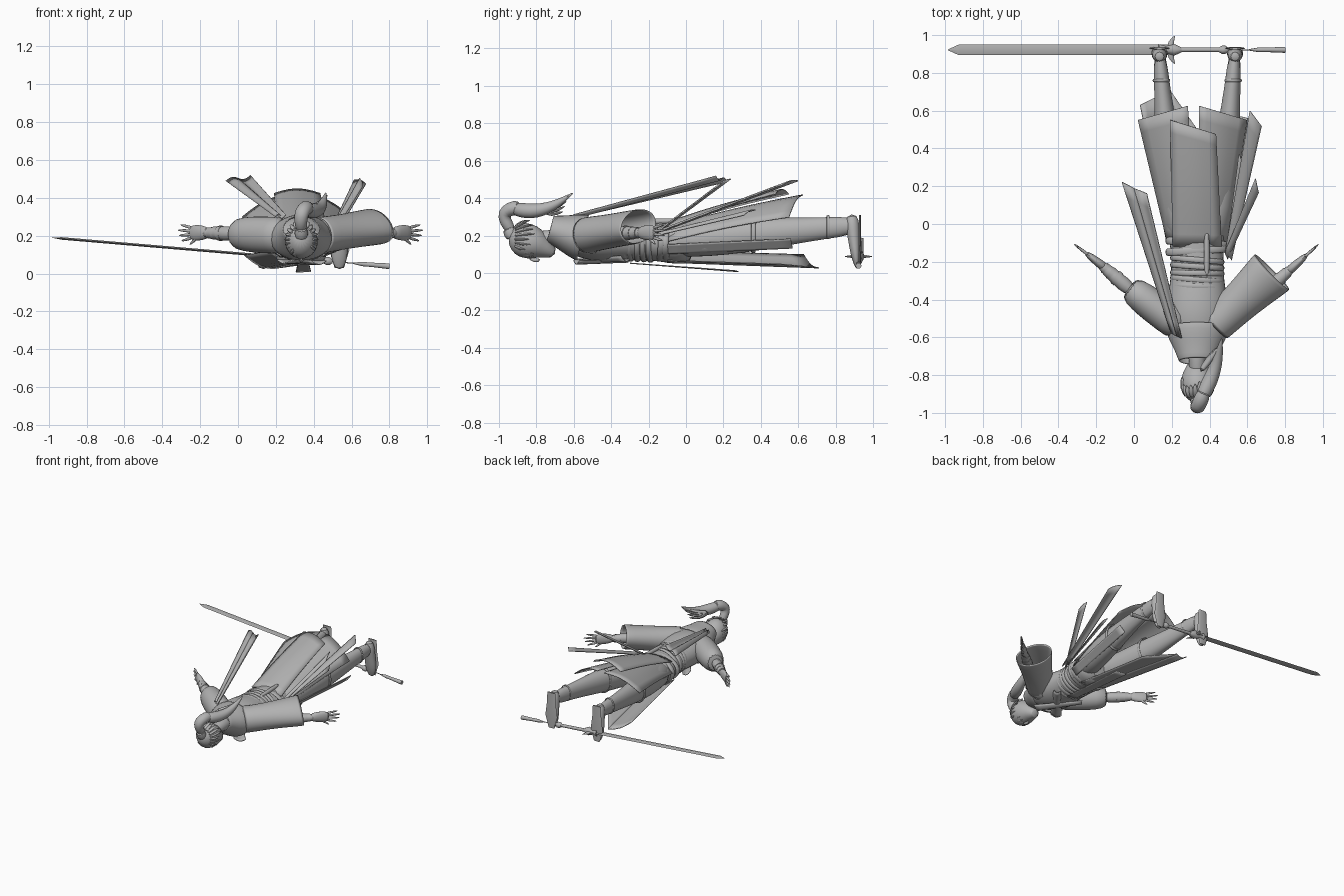
import bpy, bmesh, math, random
from mathutils import Vector

cube = bpy.data.objects.get("Cube")
if cube:
    bpy.data.objects.remove(cube, do_unlink=True)
random.seed(4)

UP = Vector((0, 0, 1))
ACROSS = Vector((1, 0, 0))
ALONG = Vector((0, 1, 0))
STILL = Vector()
SIDES = (("right", -1), ("left", 1))

grey = bpy.data.materials.new("plain_grey")
grey.use_nodes = True
grey.diffuse_color = (.45, .45, .45, 1)
grey.node_tree.nodes["Principled BSDF"].inputs["Base Color"].default_value = grey.diffuse_color


def body(offset, y, z):
    """Point measured sideways from the centre line of the figure."""
    return Vector((offset + .335, y, z))


def spine(y):
    return body(0, y, .16 - y * .05)


def swell(t):
    return math.sin(math.pi * t)


def finish(name, bm, sharp_angle):
    bmesh.ops.recalc_face_normals(bm, faces=bm.faces)
    mesh = bpy.data.meshes.new(name)
    bm.to_mesh(mesh)
    bm.free()
    mesh.materials.append(grey)
    part = bpy.data.objects.new(name, mesh)
    bpy.context.collection.objects.link(part)
    bpy.ops.object.select_all(action='DESELECT')
    part.select_set(True)
    bpy.context.view_layer.objects.active = part
    bpy.ops.object.shade_smooth_by_angle(angle=math.radians(sharp_angle))
    return part


def limb(name, start, end, widths, rise=1, rise_end=None, bow=STILL, sides=12, up=UP, soft=True, hollow=False):
    """Loft of ellipses at even steps from start to end, bowed off the straight line."""
    bm = bmesh.new()
    last = len(widths) - 1
    steps = [i / last for i in range(last + 1)]
    points = [start.lerp(end, t) + bow * swell(t) for t in steps]
    rise_end = rise if rise_end is None else rise_end
    loops = []
    for i, (t, width) in enumerate(zip(steps, widths)):
        heading = points[min(i + 1, last)] - points[max(i - 1, 0)]
        side = heading.cross(up).normalized()
        top = side.cross(heading).normalized() * (rise + (rise_end - rise) * t)
        turns = [math.tau * k / sides for k in range(sides)]
        loops.append([bm.verts.new(points[i] + (side * math.cos(a) + top * math.sin(a)) * width) for a in turns])
    for near, far in zip(loops, loops[1:]):
        for k in range(sides):
            bm.faces.new((near[k - 1], near[k], far[k], far[k - 1]))
    if not hollow:
        bm.faces.new(loops[0])
        bm.faces.new(loops[-1])
    part = finish(name, bm, 60 if soft else 40)
    if hollow:
        part.modifiers.new("thickness", 'SOLIDIFY').thickness = .008
    if soft:
        part.modifiers.new("smooth", 'SUBSURF').levels = 1


def cloth(name, first, second, arch=0, lift=0, rows=10, columns=6):
    """Thin sheet between two edges, arched across its width and lifted along its length."""
    bm = bmesh.new()
    grid = []
    for i in range(rows + 1):
        t = i / rows
        a, b = first[0].lerp(first[1], t), second[0].lerp(second[1], t)
        grid.append([bm.verts.new(a.lerp(b, j / columns) + UP * (arch * swell(j / columns) + lift * swell(t)))
                     for j in range(columns + 1)])
    for near, far in zip(grid, grid[1:]):
        for j in range(columns):
            bm.faces.new((near[j], near[j + 1], far[j + 1], far[j]))
    finish(name, bm, 50).modifiers.new("thickness", 'SOLIDIFY').thickness = .006


def band(name, centre, width, height, thick, tilt=0):
    """Ring wrapped round a part that runs front to back."""
    bpy.ops.mesh.primitive_torus_add(major_radius=1, minor_radius=.07, major_segments=32, minor_segments=8,
                                     location=centre, rotation=(math.pi / 2, 0, tilt))
    ring = bpy.context.object
    ring.name = name
    ring.scale = (width, height, thick / .07)
    ring.data.materials.append(grey)
    bpy.ops.object.shade_smooth()


# Torso, neck and collar
limb("torso", spine(-.66), spine(.05), (.1, .15, .17, .155, .14, .14, .16, .15), rise=.75, sides=16)
limb("neck", spine(-.6), spine(-.82) - UP * .02, (.06, .045, .045))
limb("collar", spine(-.73) + UP * .04, spine(-.55), (.1, .12, .155, .175), rise=.75, sides=16, hollow=True)
for name, s in SIDES:
    cloth(name + "_chest_wrap", (body(s * .13, -.57, .07), body(s * -.1, -.3, .07)),
          (body(s * .05, -.6, .07), body(s * -.13, -.35, .09)), arch=-.02)

# Waist wraps, belts and back tie
for i in range(5):
    band(f"waist_wrap_{i}", spine(-.33 + i * .035), .135, .107, .015, tilt=random.uniform(-.1, .1))
for name, y, tilt in (("upper_belt", -.14, .06), ("lower_belt", -.1, -.08)):
    band(name, spine(y), .158, .1, .02, tilt)
limb("back_tie", body(.05, -.29, .27), body(.05, -.03, .28), (.015, .017, .014))

# Head, face and hair
crown = body(0, -.92, .18)
limb("head", body(0, -.95, .19), body(0, -.7, .1), (.03, .08, .09, .085, .055, .03),
     rise=1.2, rise_end=.9, bow=UP * .02, sides=16)
limb("nose", body(0, -.84, .08), body(0, -.78, .07), (.006, .012, .01), bow=UP * -.01)
limb("hair_tie", crown, crown + Vector((0, -.04, .07)), (.045, .035))
locks = 22
for i in range(locks):
    turn = math.tau * i / locks
    out = ACROSS * math.cos(turn) + UP * math.sin(turn) * 1.2
    reach = random.uniform(.06, .12)
    limb(f"hair_lock_{i}", crown + out * .05, crown + out * .085 + ALONG * reach, (.018, .018, .003),
         rise=.6, bow=out * .012, sides=6)
limb("ponytail_arch", body(0, -.93, .22), body(.04, -.88, .355), (.03, .035, .04, .042, .04),
     bow=Vector((-.02, -.07, .03)), up=ACROSS)
tail_root = body(.015, -.935, .345)
limb("ponytail", tail_root, body(.13, -.6, .43), (.03, .042, .042, .036, .028, .016, .003),
     bow=Vector((.02, 0, -.05)))
for i in range(4):
    limb(f"ponytail_tip_{i}", tail_root + ALONG * .15, body(.1 + i * .015, -.65 + i * .01, .33 + i * .03),
         (.02, .018, .002), bow=UP * -.03, sides=6)

# Sleeves
limb("right_sleeve", body(-.08, -.55, .2), body(-.37, -.33, .21), (.09, .09, .09, .085, .068), rise=1.1, sides=16)
limb("left_shoulder", body(0, -.56, .2), body(.17, -.48, .2), (.07, .105, .1), sides=16)
limb("left_sleeve", body(.09, -.54, .2), body(.4, -.25, .25), (.1, .105, .12, .142), rise=1, rise_end=.65,
     sides=16, up=UP + Vector((.2, -.25, 0)), hollow=True)


# Forearms and hands
def arm(side, elbow, wrist, tip):
    reach = tip - wrist
    limb(side + "_forearm", elbow, wrist + reach * .1, (.045, .038, .028))
    for i in range(3):
        middle = elbow.lerp(wrist, .5 + i / 6)
        size = .04 - i * .005
        limb(f"{side}_bracer_{i}", middle - reach * .05, middle + reach * .07, (size, size), soft=False)
    palm_end = wrist + reach * .55
    limb(side + "_palm", wrist - reach * .15, palm_end, (.026, .024, .02, .013), rise=1.1, rise_end=2.8)
    for i in range(4):
        spread = UP * (i - 1.5) * .017
        limb(f"{side}_finger_{i}", palm_end - reach * .12 + spread,
             tip + spread * 1.7 - reach * abs(i - 1.7) * .1, (.01, .009, .004), sides=8)
    limb(side + "_thumb", wrist + reach * .1, palm_end - UP * .065, (.013, .011, .005), sides=8)


arm("right", body(-.34, -.36, .21), body(-.51, -.215, .215), body(-.66, -.1, .215))
arm("left", body(.3, -.41, .21), body(.5, -.235, .215), body(.65, -.1, .215))

# Legs, boots and coat skirt, one side then the other
for name, s in SIDES:
    hip, ankle = body(s * .07, -.1, .165), body(s * .2, .92, .255)
    limb(name + "_leg", hip, ankle, (.085, .09, .08, .061, .042, .036), rise=1, rise_end=1.5,
         bow=ACROSS * s * .02, sides=16)
    band(name + "_boot_cuff", body(s * .15, .36, .21), .076, .098, .012)
    band(name + "_ankle_band", body(s * .19, .76, .245), .043, .06, .008)
    limb(name + "_shoe", body(s * .2, .885, .315), body(s * .2, .915, .02), (.025, .042, .042, .046, .045, .02),
         rise=1.1, rise_end=.4, up=ALONG)
    limb(name + "_sole", body(s * .2, .93, .31), body(s * .2, .93, .03), (.035, .04, .053, .025),
         rise=.15, up=ALONG, soft=False)
    cloth(name + "_back_skirt", (body(s * .16, -.1, .17), body(s * .29 - .025, .55, .3)),
          (body(0, -.1, .25), body(s * .03 - .02, .625, .42)), arch=.03, lift=.01)
cloth("centre_back_skirt", (body(-.13, -.12, .245), body(-.145, .55, .425)),
      (body(.13, -.12, .24), body(.1, .475, .425)), arch=.025, lift=.01)
front_fold = (body(0, -.1, .06), body(-.145, .71, .03))
cloth("right_front_skirt", (body(-.16, -.1, .12), body(-.3, .63, .1)), front_fold, arch=-.02)
cloth("centre_front_skirt", front_fold, (body(.08, -.1, .07), body(0, .5, .05)))
cloth("left_front_skirt", (body(.13, -.1, .1), body(.23, .57, .13)),
      (body(.17, -.1, .15), body(.27, .56, .18)))
cloth("front_sash", (body(-.02, -.3, .055), body(-.03, .28, .01)), (body(.04, -.3, .055), body(.05, .26, .015)))

# Loose strips at the left hip
for name, tip, drop in (("long", body(.28, .6, .49), Vector((.06, -.08, -.02))),
                        ("short", body(.31, .24, .5), Vector((.015, -.07, -.04))),
                        ("low", body(.22, .37, .34), Vector((.03, -.06, -.03)))):
    hip = body(.15, -.15, .21)
    cloth(f"left_{name}_strip", (hip, tip), (hip + drop / 2, tip + drop), arch=.01)

# Scarf tails flying from the collar
knot = body(-.14, -.58, .3)
for i, name in enumerate(("outer", "inner")):
    shift = Vector((.065, -.03, .015))
    root, tip = knot + shift * i / 3, body(-.4, .22, .49) + shift * i
    cloth(name + "_scarf_tail", (root, tip), (root + shift / 2, tip + shift), arch=.012 - i * .025)


# Sword lying across the feet
def on_sword(x):
    return Vector((x, .922, .106 - x * .085))


def sword_part(name, start, end, widths, rise=1, sides=10):
    limb(name, on_sword(start), on_sword(end), widths, rise=rise, sides=sides, soft=False)


sword_part("blade_point", -.985, -.93, (.002, .027), rise=.25, sides=4)
sword_part("blade", -.93, .19, (.027, .027), rise=.25, sides=4)
sword_part("guard_hub", .13, .25, (.03, .02, .032, .014))
for name, s in SIDES:
    limb(name + "_guard_wing", on_sword(.2), on_sword(.22) + ALONG * s * .078, (.025, .018, .002),
         rise=.5, bow=ACROSS * -.02, sides=8)
sword_part("grip", .24, .48, (.012, .012))
sword_part("pommel", .45, .5, (.013, .022, .022, .01))
sword_part("tassel_cord", .49, .64, (.003, .003))
sword_part("tassel", .61, .8, (.004, .012, .012, .014, .016))
